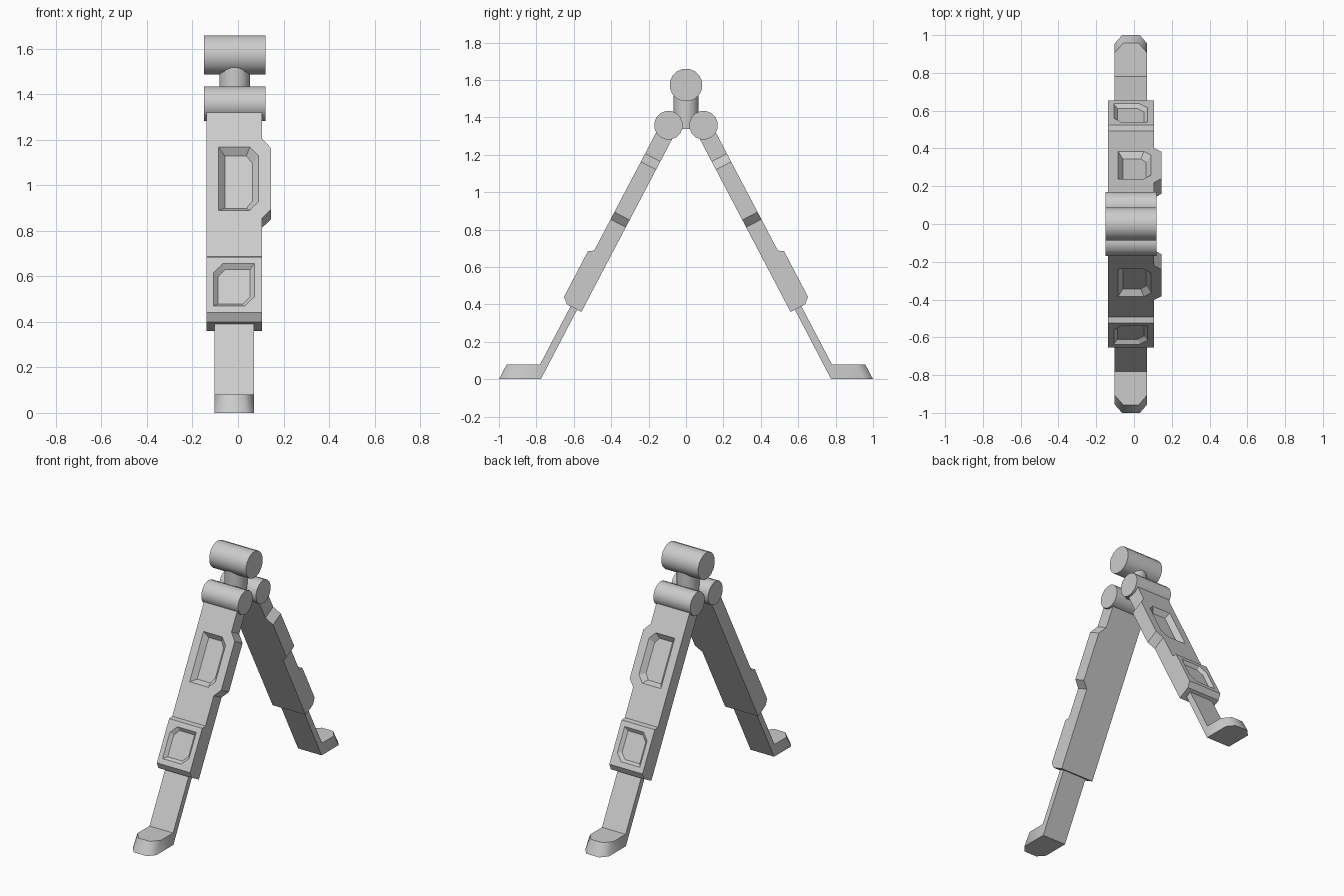
import bpy, bmesh, math
from mathutils import Matrix, Vector

if "Cube" in bpy.data.objects:
    bpy.data.objects.remove(bpy.data.objects["Cube"])

grey = bpy.data.materials.new("plain_grey")
grey.use_nodes = True
GREY = (0.6, 0.6, 0.6, 1)
grey.diffuse_color = GREY
grey.node_tree.nodes["Principled BSDF"].inputs["Base Color"].default_value = GREY

MID = -0.015                      # x centre of the stand
HIP_Y, HIP_Z = 0.094, 1.358       # leg pivot
SPLAY = math.radians(27.7)
SIN, COS = math.sin(SPLAY), math.cos(SPLAY)


def finish(name, bm, smooth=None):
    bmesh.ops.recalc_face_normals(bm, faces=bm.faces)
    mesh = bpy.data.meshes.new(name)
    bm.to_mesh(mesh)
    bm.free()
    mesh.materials.append(grey)
    obj = bpy.data.objects.new(name, mesh)
    bpy.context.collection.objects.link(obj)
    if smooth:
        bpy.ops.object.select_all(action="DESELECT")
        obj.select_set(True)
        bpy.context.view_layer.objects.active = obj
        bpy.ops.object.shade_smooth_by_angle(angle=math.radians(smooth))
    return obj


def loft(name, ring_a, ring_b, smooth=None):
    """Closed solid between two matching rings of points."""
    bm = bmesh.new()
    a = [bm.verts.new(p) for p in ring_a]
    b = [bm.verts.new(p) for p in ring_b]
    bm.faces.new(a)
    bm.faces.new(b)
    for i in range(len(a)):
        j = (i + 1) % len(a)
        bm.faces.new((a[i], a[j], b[j], b[i]))
    return finish(name, bm, smooth)


def cylinder(name, centre, radius, length, along_x=True):
    bm = bmesh.new()
    bmesh.ops.create_cone(bm, cap_ends=True, segments=16, radius1=radius,
                          radius2=radius, depth=length)
    turn = Matrix.Rotation(math.pi / 16, 4, "Z")
    if along_x:
        turn = Matrix.Rotation(math.pi / 2, 4, "Y") @ turn
    bm.transform(Matrix.Translation(centre) @ turn)
    return finish(name, bm, 40)


def on_leg(side, x, t, n):
    """x across, t down the leg from the hip, n outward from the leg."""
    return Vector((x, side * (HIP_Y + SIN * t + COS * n), HIP_Z - COS * t + SIN * n))


def recess(body, side, outline, face_n, inset, depth):
    """Cut a pocket with sloping walls into the outer face of the leg."""
    xs, ts = zip(*outline)
    cx, ct = (min(xs) + max(xs)) / 2, (min(ts) + max(ts)) / 2
    w, h = max(xs) - min(xs), max(ts) - min(ts)

    def ring(grow, n):
        return [on_leg(side, cx + (x - cx) * (1 + 2 * grow / w),
                       ct + (t - ct) * (1 + 2 * grow / h), n) for x, t in outline]

    over = 0.01
    cutter = loft("recess_cutter", ring(-inset, face_n - depth),
                  ring(inset * over / depth, face_n + over))
    cutter.hide_render = True
    mod = body.modifiers.new("recess", "BOOLEAN")
    mod.operation, mod.solver, mod.object = "DIFFERENCE", "EXACT", cutter
    bpy.ops.object.select_all(action="DESELECT")
    body.select_set(True)
    bpy.context.view_layer.objects.active = body
    bpy.ops.object.modifier_apply(modifier=mod.name)
    bpy.data.objects.remove(cutter)


# Mount head and neck
cylinder("mount_barrel", (MID, 0, 1.573), 0.088, 0.27)
cylinder("neck", (MID, 0, 1.44), 0.068, 0.204, along_x=False)

# Leg outlines
leg_profile = [(0, 0.04), (0.778, 0.04), (0.796, 0.068), (1.072, 0.068),
               (1.1, 0.035), (1.1, -0.052), (0, -0.052)]
upper_pocket = [(-0.085, 0.236), (0.052, 0.236), (0.09, 0.28),
                (0.09, 0.506), (0.052, 0.55), (-0.085, 0.55)]
lower_pocket = [(-0.107, 0.874), (-0.067, 0.829), (0.072, 0.829),
                (0.072, 0.993), (0.03, 1.038), (-0.107, 1.038)]
guard_outline = [(0.105, 0.192), (0.145, 0.241), (0.145, 0.545), (0.105, 0.589)]
shank_profile = [(1.0, 0.013), (1.45, 0.013), (1.505, -0.026), (1.0, -0.026)]
# Foot rings, as x and distance from the middle
foot_sole = [(-0.103, 0.776), (-0.103, 0.955), (-0.063, 1.0),
             (0.031, 1.0), (0.07, 0.955), (0.07, 0.776)]
foot_top = [(-0.103, 0.779), (-0.103, 0.905), (-0.057, 0.958),
            (0.025, 0.958), (0.07, 0.905), (0.07, 0.779)]

for side, label in ((-1, "front"), (1, "back")):
    cylinder(label + "_hip_barrel", (MID, side * HIP_Y, HIP_Z), 0.077, 0.27)

    # Main leg housing with its two pockets
    body = loft(label + "_leg_housing",
                [on_leg(side, -0.138, t, n) for t, n in leg_profile],
                [on_leg(side, 0.105, t, n) for t, n in leg_profile])
    recess(body, side, upper_pocket, 0.04, 0.027, 0.032)
    recess(body, side, lower_pocket, 0.068, 0.019, 0.02)

    # Raised guard on the side of the housing
    loft(label + "_side_guard",
         [on_leg(side, x, t, -0.052) for x, t in guard_outline],
         [on_leg(side, x, t, 0.04) for x, t in guard_outline])

    # Sliding shank, ending on the ground inside the foot
    shank = [on_leg(side, -0.103, t, n) for t, n in shank_profile]
    shank[2] = Vector((-0.103, side * 0.776, 0))
    shank[1] = Vector((-0.103, side * 0.78, 0.08))
    loft(label + "_shank", shank, [p + Vector((0.173, 0, 0)) for p in shank])

    # Foot with clipped toe
    loft(label + "_foot",
         [(x, side * y, 0) for x, y in foot_sole],
         [(x, side * y, 0.08) for x, y in foot_top], 50)
